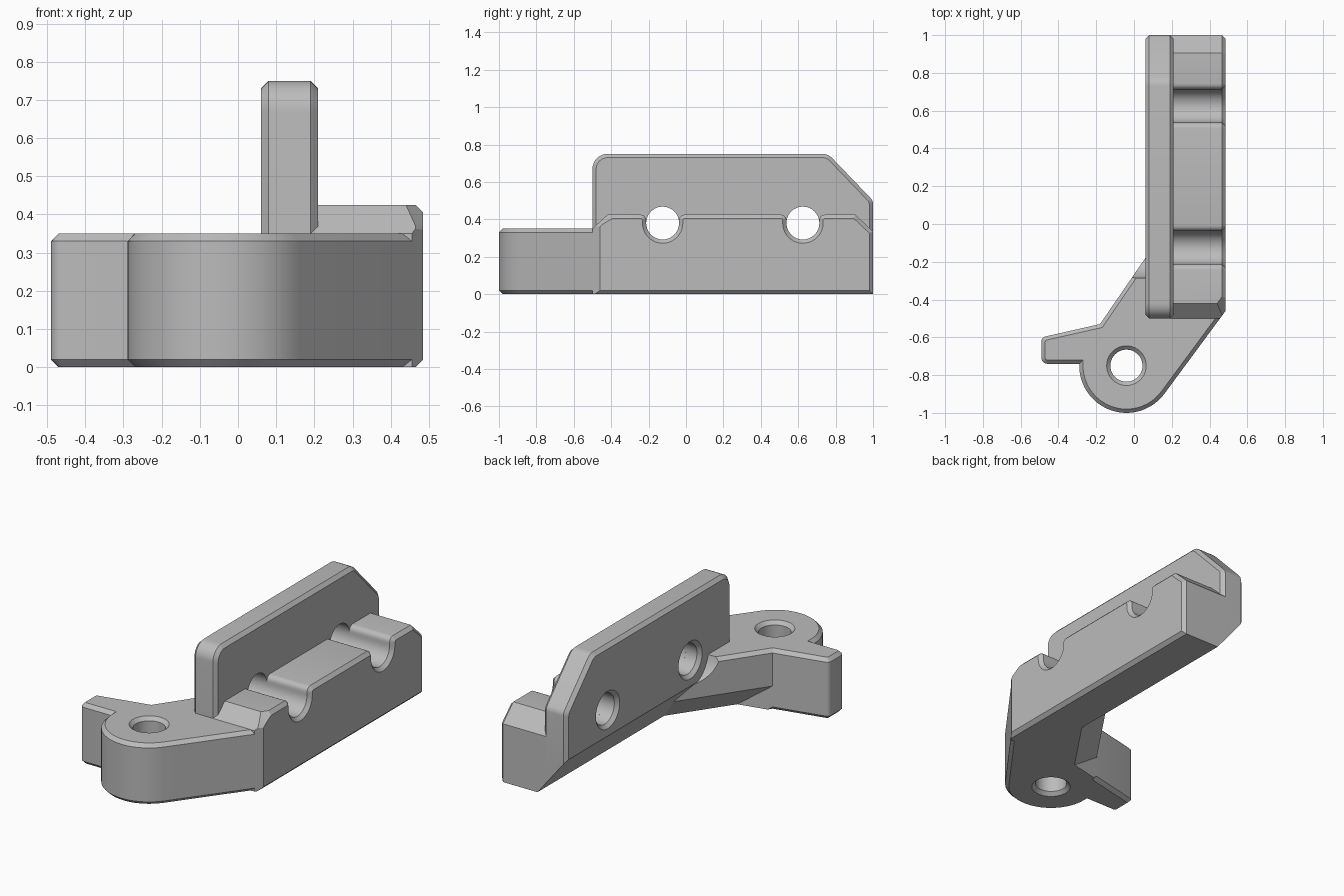
import bpy, bmesh, math
from mathutils import Vector

cube = bpy.data.objects.get("Cube")
if cube:
    bpy.data.objects.remove(cube)

grey = bpy.data.materials.new("plain_grey")
grey.use_nodes = True
grey.diffuse_color = (0.5, 0.5, 0.5, 1)
grey.node_tree.nodes["Principled BSDF"].inputs["Base Color"].default_value = (0.5, 0.5, 0.5, 1)
EDGE = 0.02


def arc(cx, cy, r, a0, a1, n=8):
    angles = [math.radians(a0 + (a1 - a0) * i / n) for i in range(n + 1)]
    return [(cx + r * math.cos(a), cy + r * math.sin(a)) for a in angles]


def inset(points, d):
    """Mitred inward offset of a counter-clockwise outline."""
    result = []
    for i, p in enumerate(points):
        p, a, b = Vector(p), Vector(points[i - 1]), Vector(points[(i + 1) % len(points)])
        e, f = (p - a).normalized(), (b - p).normalized()
        m, n = Vector((-e.y, e.x)), Vector((-f.y, f.x))
        result.append(p + (m + n) * d / (1 + m.dot(n)))
    return result


def loft(name, layers, axis):
    """Skin a stack of (outline, height) layers along the x or z axis."""
    bm = bmesh.new()
    rings = []
    for outline, w in layers:
        rings.append([bm.verts.new((w, u, v) if axis == "X" else (u, v, w)) for u, v in outline])
    for low, high in zip(rings, rings[1:]):
        for i in range(len(low)):
            bm.faces.new((low[i - 1], low[i], high[i], high[i - 1]))
    bm.faces.new(rings[0][::-1])
    bm.faces.new(rings[-1])
    bmesh.ops.recalc_face_normals(bm, faces=bm.faces)
    mesh = bpy.data.meshes.new(name)
    bm.to_mesh(mesh)
    bm.free()
    obj = bpy.data.objects.new(name, mesh)
    bpy.context.collection.objects.link(obj)
    mesh.materials.append(grey)
    return obj


def prism(name, outline, axis, a, b, start=True, end=True):
    """Extruded outline with chamfered rims."""
    small = inset(outline, EDGE)
    layers = [(small, a), (outline, a + EDGE)] if start else [(outline, a)]
    layers += [(outline, b - EDGE), (small, b)] if end else [(outline, b)]
    return loft(name, layers, axis)


def drill(cu, cv, r, axis, a, b, flare_a=True, flare_b=True):
    """Round cutter, optionally countersunk at either end."""
    def ring(radius):
        return arc(cu, cv, radius, 0, 360 - 360 / 40, 39)
    layers = [(ring(r + 0.03), a - 0.01), (ring(r), a + EDGE)] if flare_a else [(ring(r), a)]
    layers += [(ring(r), b - EDGE), (ring(r + 0.03), b + 0.01)] if flare_b else [(ring(r), b)]
    return loft("cutter", layers, axis)


def clip(obj, point, normal):
    """Slice off everything on the normal side of a plane and cap it."""
    bm = bmesh.new()
    bm.from_mesh(obj.data)
    bmesh.ops.bisect_plane(bm, geom=bm.verts[:] + bm.edges[:] + bm.faces[:],
                           plane_co=point, plane_no=normal, clear_outer=True)
    bmesh.ops.holes_fill(bm, edges=[e for e in bm.edges if e.is_boundary], sides=0)
    bmesh.ops.recalc_face_normals(bm, faces=bm.faces)
    bm.to_mesh(obj.data)
    bm.free()


def cut(obj, cutters):
    for c in cutters:
        c.hide_render = True
        mod = obj.modifiers.new("cut", "BOOLEAN")
        mod.operation, mod.solver, mod.object = "DIFFERENCE", "EXACT", c
    graph = bpy.context.evaluated_depsgraph_get()
    mesh = bpy.data.meshes.new_from_object(obj.evaluated_get(graph))
    obj.modifiers.clear()
    obj.data = mesh
    for c in cutters:
        bpy.data.objects.remove(c)


GROOVES = (0.625, -0.125)
HOLE_Z, HOLE_R = 0.38, 0.088

# Upright plate with one rounded and one sloping corner
plate_outline = [(-0.5, 0), (1, 0)]
plate_outline += arc(0.95, 0.48, 0.05, 0, 45, 4)
plate_outline += arc(0.73, 0.68, 0.07, 45, 90, 4)
plate_outline += arc(-0.42, 0.67, 0.08, 90, 180)
plate = prism("upright_plate", plate_outline, "X", 0.06, 0.21)

# Ledge with two rounded grooves across the top
ledge_outline = [(-0.5, 0), (1, 0), (1, 0.335), (0.905, 0.425)]
for y in GROOVES:
    ledge_outline += arc(y + HOLE_R + 0.03, 0.395, 0.03, 90, 180, 5)
    ledge_outline += arc(y, HOLE_Z, HOLE_R, 0, -180, 18)
    ledge_outline += arc(y - HOLE_R - 0.03, 0.395, 0.03, 0, 90, 5)
ledge_outline += [(-0.42, 0.425), (-0.5, 0.35)]
ledge = prism("grooved_ledge", ledge_outline, "X", 0.15, 0.485, start=False)

# Ledge corner follows the diagonal side of the arm
corner = Vector((0.485, -0.46, 0))
tangent = math.radians(-36.5)
side = Vector((math.cos(tangent), math.sin(tangent), 0))
clip(ledge, corner, side)
clip(ledge, corner + Vector((0, 0, 0.365)), side + Vector((0, 0, 1)))

# Sloping underside along the back of plate and ledge
for part in (plate, ledge):
    clip(part, (0.06, 0, 0.23), (-0.23, 0, -0.185))

cut(plate, [drill(y, HOLE_Z, HOLE_R, "X", 0.06, 0.3, True, False) for y in GROOVES])

# Arm with rounded eye and side tab
arm_outline = arc(-0.04, -0.75, 0.25, 177.7, 323.5, 24)
arm_outline += [(0.485, -0.46), (0.465, -0.26), (0.3, -0.05), (0.147, -0.053), (-0.18, -0.53)]
arm_outline += arc(-0.465, -0.62, 0.025, 100, 180, 4)
arm_outline += arc(-0.46, -0.71, 0.03, 180, 270, 4)
arm = prism("eye_arm", arm_outline, "Z", 0, 0.35)

# Wedge that undercuts the arm between tab and plate
root = Vector((-0.18, -0.53, 0))
along_tab = Vector((0.976, 0.22, 0))
along_arm = Vector((0.566, 0.825, 0)) * 0.8
wedge = loft("cutter", [([(0, 0), (1, 0), (0, 1)], 0), ([(0, 0), (1, 0), (0, 1)], 1)], "Z")
for v in wedge.data.vertices:
    u, h, w = v.co
    v.co = root + along_tab * (-0.05 + 0.264 * u) + along_arm * w + Vector((0, 0, -0.01 + 0.185 * h))
bm = bmesh.new()
bm.from_mesh(wedge.data)
bmesh.ops.recalc_face_normals(bm, faces=bm.faces)
bm.to_mesh(wedge.data)
bm.free()

# Eye hole, undercut and clearance around the nearer plate hole
cut(arm, [drill(-0.04, -0.75, 0.085, "Z", 0, 0.35), wedge,
          drill(GROOVES[1], HOLE_Z, 0.165, "X", -0.4, 0.7, False, False)])

bpy.ops.object.select_all(action="DESELECT")
for part in (plate, ledge, arm):
    part.select_set(True)
bpy.context.view_layer.objects.active = plate
bpy.ops.object.shade_smooth_by_angle(angle=math.radians(25))
